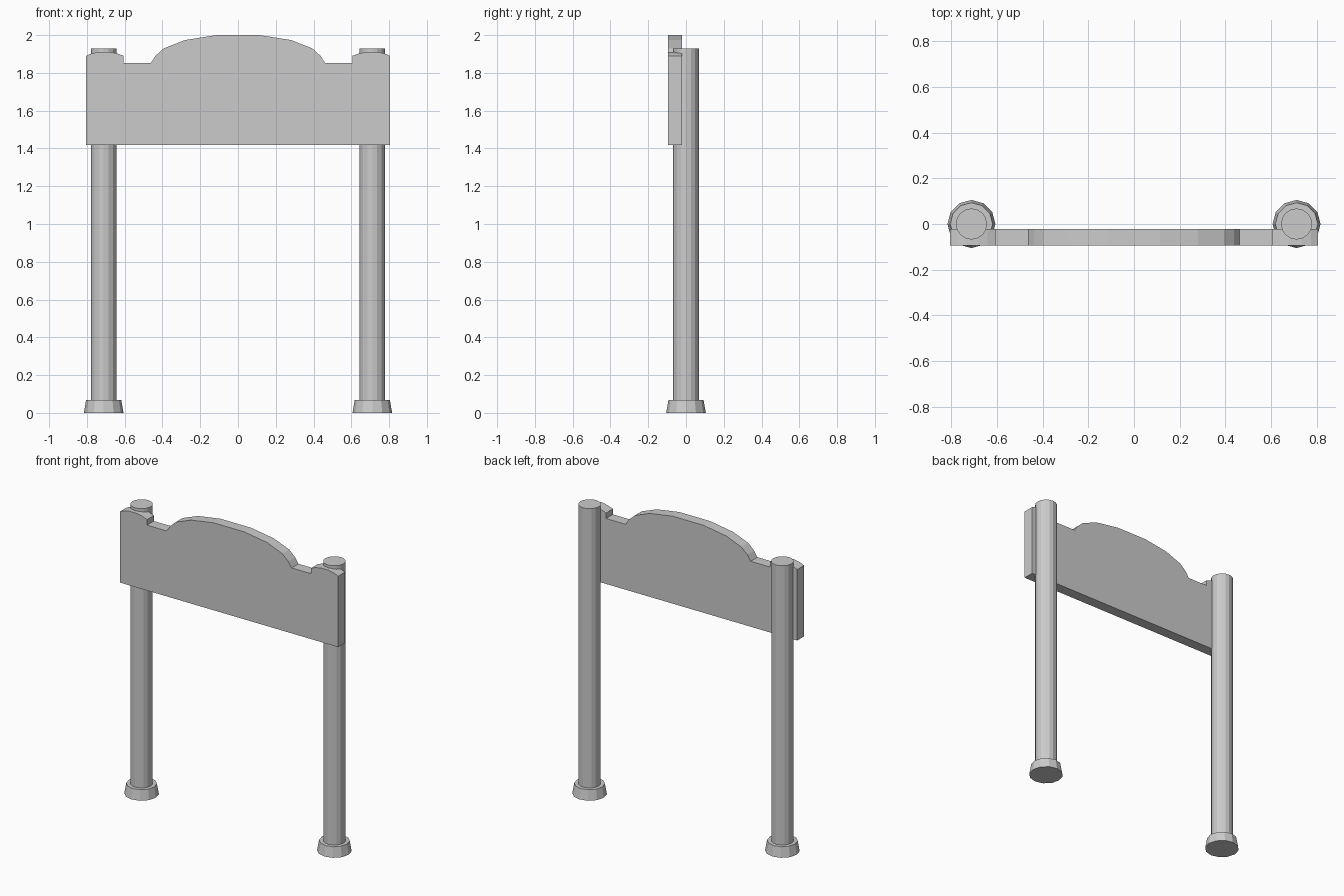
import bpy, bmesh
from mathutils import Matrix, Vector

if "Cube" in bpy.data.objects:
    bpy.data.objects.remove(bpy.data.objects["Cube"])


def add_object(name, bm):
    bmesh.ops.recalc_face_normals(bm, faces=bm.faces)
    mesh = bpy.data.meshes.new(name)
    bm.to_mesh(mesh)
    bm.free()
    obj = bpy.data.objects.new(name, mesh)
    bpy.context.collection.objects.link(obj)
    return obj


def cone(name, x, z0, z1, r0, r1, sides):
    bm = bmesh.new()
    bmesh.ops.create_cone(bm, cap_ends=True, segments=sides, radius1=r0, radius2=r1,
                          depth=z1 - z0,
                          matrix=Matrix.Translation((x, 0, (z0 + z1) / 2)))
    return add_object(name, bm)


# Posts with flared feet
for side, x in (("left", -0.711), ("right", 0.711)):
    cone(side + "_post", x, 0.05, 1.93, 0.068, 0.068, 16)
    cone(side + "_foot", x, 0.0, 0.068, 0.105, 0.093, 12)

# Sign board: half outline from the lower outer corner to the crown, mirrored in x
half = [(0.805, 1.417), (0.805, 1.89), (0.775, 1.903), (0.735, 1.911), (0.68, 1.911),
        (0.64, 1.903), (0.605, 1.89), (0.605, 1.853), (0.461, 1.853), (0.437, 1.89),
        (0.393, 1.93), (0.28, 1.974), (0.113, 2.0)]
outline = half + [(-x, z) for x, z in reversed(half)]
bm = bmesh.new()
face = bm.faces.new([bm.verts.new((x, -0.094, z)) for x, z in outline])
ext = bmesh.ops.extrude_face_region(bm, geom=[face], use_keep_orig=True)
moved = [g for g in ext["geom"] if isinstance(g, bmesh.types.BMVert)]
bmesh.ops.translate(bm, verts=moved, vec=Vector((0, 0.072, 0)))
add_object("sign_board", bm)
